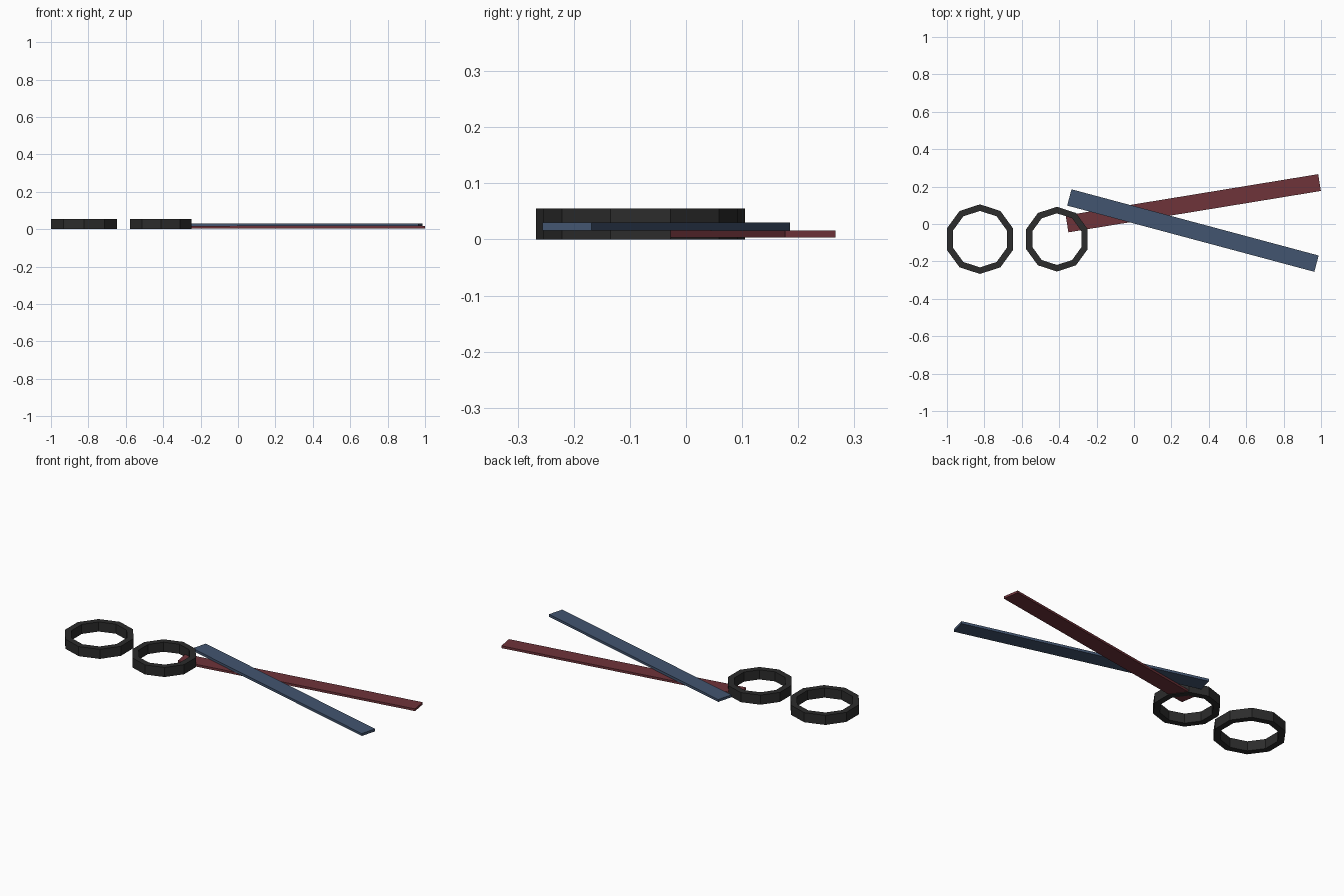
import bpy, bmesh, math

if "Cube" in bpy.data.objects:
    bpy.data.objects.remove(bpy.data.objects["Cube"])


def material(name, rgb):
    m = bpy.data.materials.new(name)
    m.diffuse_color = (*rgb, 1)
    m.use_nodes = True
    m.node_tree.nodes["Principled BSDF"].inputs["Base Color"].default_value = m.diffuse_color
    return m


RED = material("dark red", (0.158, 0.033, 0.042))
BLUE = material("slate blue", (0.055, 0.091, 0.162))
BLACK = material("charcoal", (0.025, 0.025, 0.025))


def finish(bm, name, mat):
    bmesh.ops.recalc_face_normals(bm, faces=bm.faces)
    me = bpy.data.meshes.new(name)
    bm.to_mesh(me)
    bm.free()
    me.materials.append(mat)
    ob = bpy.data.objects.new(name, me)
    bpy.context.collection.objects.link(ob)
    return ob


def bar(name, x, y, z0, z1, length, width, angle, mat):
    bm = bmesh.new()
    bmesh.ops.create_cube(bm, size=1)
    bmesh.ops.scale(bm, vec=(length, width, z1 - z0), verts=bm.verts)
    ob = finish(bm, name, mat)
    ob.location = (x, y, (z0 + z1) / 2)
    ob.rotation_euler.z = math.radians(angle)


def ring(name, x, y, outer, inner, height, mat, sides=10):
    # rectangular section swept round a ten-sided loop
    bm = bmesh.new()
    loops = []
    for i in range(sides):
        a = math.pi / 2 + 2 * math.pi * i / sides
        loops.append([bm.verts.new((r * math.cos(a), r * math.sin(a), z))
                      for r, z in ((outer, 0), (outer, height), (inner, height), (inner, 0))])
    for i in range(sides):
        a, b = loops[i], loops[(i + 1) % sides]
        for k in range(4):
            n = (k + 1) % 4
            bm.faces.new((a[k], b[k], b[n], a[n]))
    finish(bm, name, mat).location = (x, y, 0)


# crossed flat blades
bar("lower_blade", 0.317, 0.111, 0.003, 0.016, 1.368, 0.091, 9.3, RED)
bar("upper_blade", 0.315, -0.035, 0.016, 0.030, 1.368, 0.090, -15, BLUE)

# finger rings
ring("outer_ring", -0.8235, -0.081, 0.186, 0.151, 0.055, BLACK)
ring("inner_ring", -0.412, -0.081, 0.173, 0.138, 0.055, BLACK)
